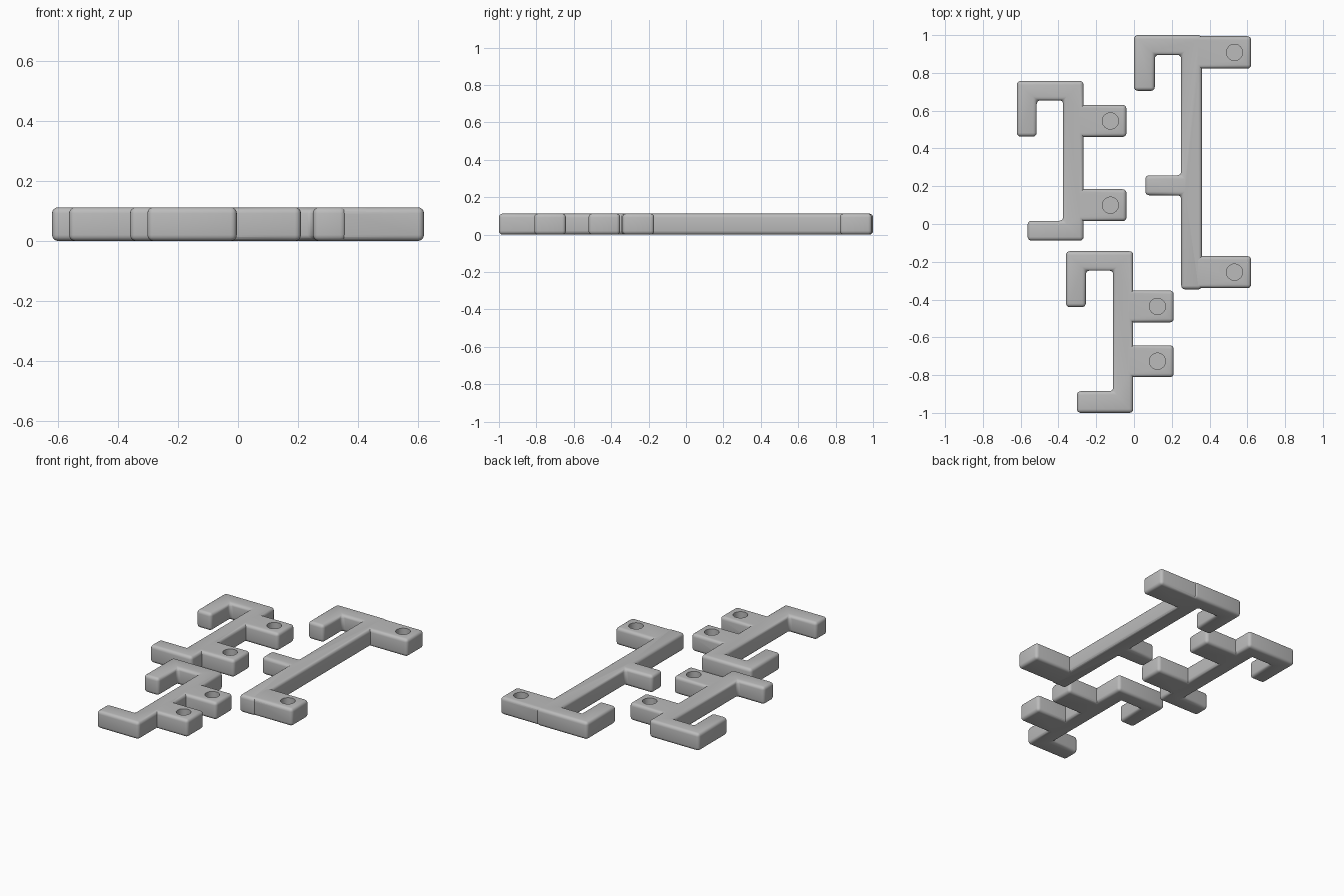
import bpy, bmesh

if "Cube" in bpy.data.objects:
    bpy.data.objects.remove(bpy.data.objects["Cube"])

HEIGHT = 0.112
ROUND = 0.02
HOLE_R = 0.043
HOLE_FLOOR = 0.035

grey = bpy.data.materials.new("plain_grey")
grey.diffuse_color = (0.5, 0.5, 0.5, 1)
grey.use_nodes = True
grey.node_tree.nodes["Principled BSDF"].inputs["Base Color"].default_value = grey.diffuse_color


def activate(obj):
    bpy.ops.object.select_all(action='DESELECT')
    obj.select_set(True)
    bpy.context.view_layer.objects.active = obj


def apply_all(obj):
    activate(obj)
    for m in list(obj.modifiers):
        bpy.ops.object.modifier_apply(modifier=m.name)


def rounded_prism(name, outline):
    """Extrude a flat outline to full height and round every edge."""
    bm = bmesh.new()
    face = bm.faces.new([bm.verts.new((x, y, 0)) for x, y in outline])
    ext = bmesh.ops.extrude_face_region(bm, geom=[face])
    top = [v for v in ext["geom"] if isinstance(v, bmesh.types.BMVert)]
    bmesh.ops.translate(bm, verts=top, vec=(0, 0, HEIGHT))
    bmesh.ops.recalc_face_normals(bm, faces=bm.faces)
    mesh = bpy.data.meshes.new(name)
    bm.to_mesh(mesh)
    bm.free()
    obj = bpy.data.objects.new(name, mesh)
    bpy.context.collection.objects.link(obj)
    mesh.materials.append(grey)
    bev = obj.modifiers.new("round", 'BEVEL')
    bev.width, bev.segments, bev.limit_method = ROUND, 4, 'ANGLE'
    apply_all(obj)
    return obj


def combine(obj, tool, operation):
    mod = obj.modifiers.new("combine", 'BOOLEAN')
    mod.operation, mod.solver, mod.object = operation, 'EXACT', tool
    apply_all(obj)
    bpy.data.objects.remove(tool)


def bracket(name, outline, tab_x, tab_ys, hole_x):
    """Hooked spine with two drilled mounting tabs on its right side."""
    body = rounded_prism(name, outline)
    for y0, y1 in tab_ys:
        x0, x1 = tab_x
        tab = rounded_prism("tab", [(x0, y0), (x1, y0), (x1, y1), (x0, y1)])
        combine(body, tab, 'UNION')
    for y0, y1 in tab_ys:
        bpy.ops.mesh.primitive_cylinder_add(
            vertices=32, radius=HOLE_R, depth=0.2,
            location=(hole_x, (y0 + y1) / 2, HOLE_FLOOR + 0.1))
        cutter = bpy.context.object
        cutter.hide_render = True
        combine(body, cutter, 'DIFFERENCE')
    activate(body)
    bpy.ops.object.shade_smooth_by_angle(angle=0.6)


def hook_outline(x0, x1, x2, x3, top, under, tip):
    """Top arm with a short downward hook, ending at the spine's left side."""
    return [(x3, top), (x0, top), (x0, tip), (x1, tip), (x1, under), (x2, under)]


# Long bracket with a middle peg
bracket("long_bracket",
        hook_outline(0.0, 0.11, 0.25, 0.36, 1.0, 0.895, 0.705)
        + [(0.25, 0.258), (0.06, 0.258), (0.06, 0.152), (0.25, 0.152),
           (0.25, -0.346), (0.36, -0.346)],
        (0.32, 0.62), [(0.823, 0.994), (-0.34, -0.17)], 0.532)

# Medium bracket with a foot
bracket("medium_bracket",
        hook_outline(-0.62, -0.515, -0.375, -0.267, 0.757, 0.655, 0.463)
        + [(-0.375, 0.017), (-0.563, 0.017), (-0.563, -0.088), (-0.267, -0.088)],
        (-0.31, -0.04), [(0.461, 0.63), (0.015, 0.184)], -0.125)

# Short bracket with a foot
bracket("short_bracket",
        hook_outline(-0.36, -0.255, -0.11, -0.004, -0.144, -0.247, -0.44)
        + [(-0.11, -0.885), (-0.302, -0.885), (-0.302, -1.0), (-0.004, -1.0)],
        (-0.05, 0.21), [(-0.521, -0.352), (-0.811, -0.642)], 0.124)
